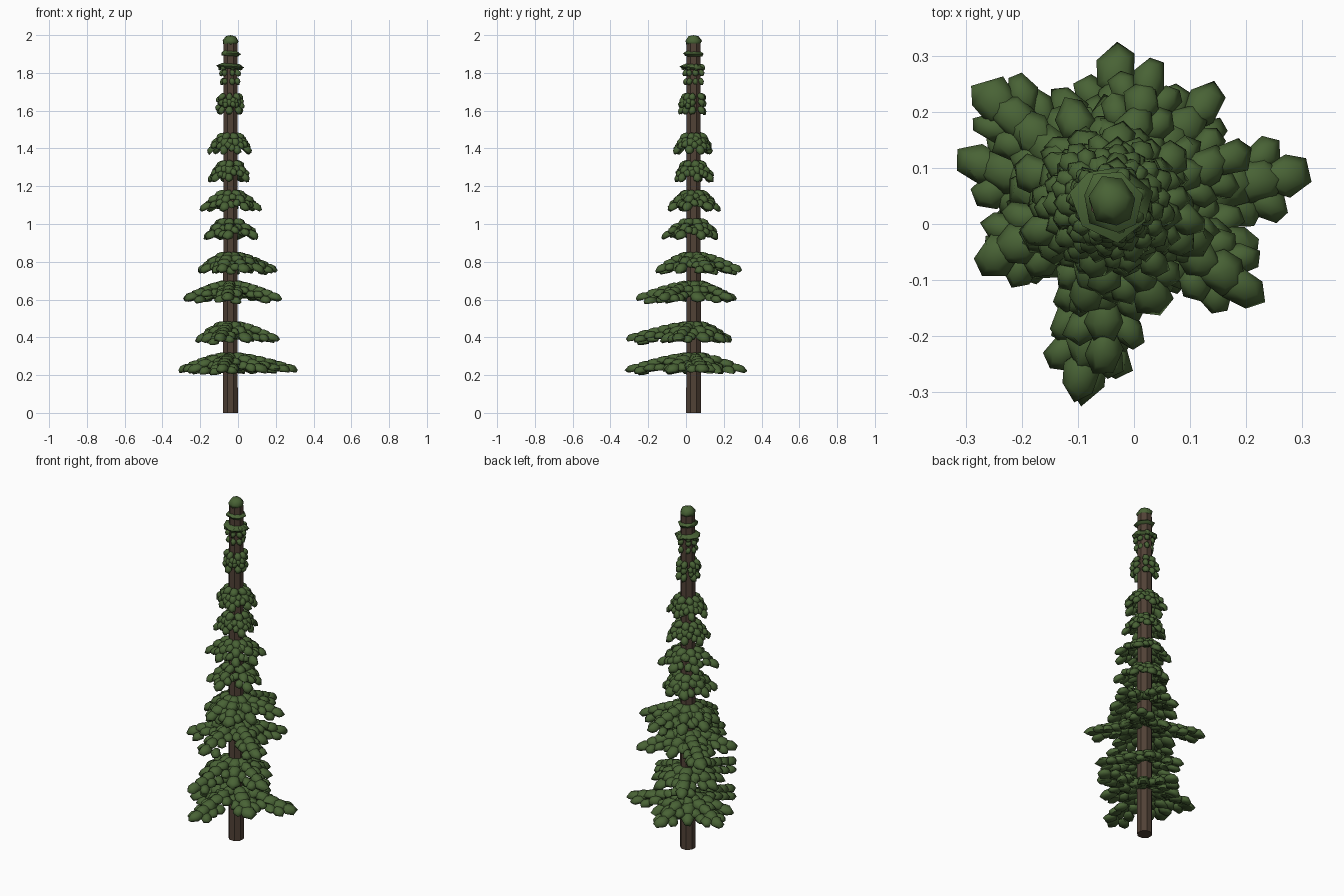
import bpy, bmesh, math, random
from mathutils import Matrix, Vector

if "Cube" in bpy.data.objects:
    bpy.data.objects.remove(bpy.data.objects["Cube"])

random.seed(4)
CX, CY = -0.04, 0.04          # trunk axis


def material(name, col):
    m = bpy.data.materials.new(name)
    m.diffuse_color = (*col, 1)
    m.use_nodes = True
    m.node_tree.nodes["Principled BSDF"].inputs["Base Color"].default_value = m.diffuse_color
    return m


GREEN = material("needle green", (0.066, 0.124, 0.036))
BROWN = material("bark brown", (0.082, 0.054, 0.037))


def finish(bm, name, mat, smooth):
    me = bpy.data.meshes.new(name)
    bm.to_mesh(me)
    bm.free()
    me.materials.append(mat)
    ob = bpy.data.objects.new(name, me)
    bpy.context.collection.objects.link(ob)
    if smooth:
        bpy.context.view_layer.objects.active = ob
        ob.select_set(True)
        bpy.ops.object.shade_smooth_by_angle(angle=math.radians(75))
        ob.select_set(False)


def clump(bm, pos, length, width, thick, yaw, pitch, segs=6):
    """Flattened irregular dome of needles; local x points outward."""
    m = (Matrix.Translation(pos) @ Matrix.Rotation(yaw, 4, 'Z')
         @ Matrix.Rotation(pitch, 4, 'Y') @ Matrix.Diagonal((length / 2, width / 2, thick / 2, 1)))
    rings = []
    turn = random.choice((0, math.pi / segs))
    for r, z in ((0.6, 0.75), (1.0, -0.2), (0.85, -1)):
        ring = []
        for i in range(segs):
            a = turn + math.tau * (i + random.uniform(-.2, .2)) / segs
            k = r * random.uniform(0.88, 1.1)
            ring.append(bm.verts.new(m @ Vector((k * math.cos(a), k * math.sin(a), z))))
        rings.append(ring)
    top = bm.verts.new(m @ Vector((0, 0, 1)))
    for i in range(segs):
        j = (i + 1) % segs
        bm.faces.new((top, rings[0][i], rings[0][j]))
        for u, l in zip(rings, rings[1:]):
            bm.faces.new((u[i], l[i], l[j], u[j]))
    bm.faces.new(rings[2][::-1])


def branch(bm, deg, length, ztop, drop, size):
    """Row of overlapping clumps drooping outward, with side sprays."""
    a = math.radians(deg)
    out, side = Vector((math.cos(a), math.sin(a), 0)), Vector((-math.sin(a), math.cos(a), 0))
    r0, r1 = 0.05, length - size * 0.55
    n = max(3, round((r1 - r0) / (size * 0.62)) + 1)
    thick = size * 0.3 + 0.014
    fall = drop - thick
    for i in range(n):
        t = i / (n - 1)
        c = Vector((CX, CY, ztop - thick / 2 - fall * t ** 1.3)) + out * (r0 + (r1 - r0) * t)
        pitch = math.atan2(fall * (0.3 + 0.7 * t), max(r1 - r0, .02)) * 0.8
        clump(bm, c, size * 1.25, size * random.uniform(.85, 1.05), thick, a, pitch)
        if i < n - 1 and length > 0.08:
            for s in (-1, 1):
                p = c + side * s * size * 0.5 + out * size * .2
                p.z -= thick * random.uniform(.4, 1.1)
                clump(bm, p, size, size * .75, thick * .9, a + s * 0.6, pitch)


# Trunk
bm = bmesh.new()
bmesh.ops.create_cone(bm, cap_ends=True, segments=8, radius1=0.042, radius2=0.040, depth=1.955,
                      matrix=Matrix.Translation((CX, CY, 0.9775)) @ Matrix.Rotation(math.pi / 8, 4, 'Z'))
finish(bm, "trunk", BROWN, False)

# Lower tiers: top height, clump size, branches as (direction, length)
low = [
    (0.32, 0.085, [(8, .36), (164, .29), (88, .28), (262, .36), (-35, .24), (205, .25), (48, .2), (125, .2)]),
    (0.485, 0.08, [(260, .36), (-20, .275), (185, .19), (115, .225), (60, .2), (20, .2), (222, .2), (300, .2)]),
    (0.70, 0.08, [(139, .32), (205, .27), (46, .28), (-33, .32), (267, .31), (92, .19), (172, .19), (8, .19)]),
    (0.852, 0.075, [(73, .27), (20, .265), (293, .22), (255, .21), (160, .19), (115, .2), (-25, .2), (205, .18)]),
]
for n, (z, size, tips) in enumerate(low, 1):
    bm = bmesh.new()
    for deg, length in tips:
        branch(bm, deg, length, z, 0.10, size)
    finish(bm, f"branch_tier_{n}", GREEN, True)

# Upper tiers: top height, reach, clump size, first direction
high = [(1.03, .175, .064, 15), (1.18, .175, .062, 40), (1.335, .13, .052, 10),
        (1.482, .13, .052, 30), (1.69, .09, .042, 0), (1.845, .064, .034, 20)]
for n, (z, reach, size, start) in enumerate(high, 5):
    bm = bmesh.new()
    for i in range(7):
        branch(bm, start + 360 / 7 * i + random.uniform(-8, 8),
               reach * random.choice((1, .95, .85)), z, 0.1, size)
    finish(bm, f"branch_tier_{n}", GREEN, True)

# Collars and cap round the top of the trunk
for name, z, w, t in (("low_collar", 1.837, .14, .03), ("high_collar", 1.907, .11, .036),
                      ("tree_cap", 1.975, .09, .05)):
    bm = bmesh.new()
    clump(bm, (CX, CY, z), w, w, t, 0.3, 0.08, 7)
    finish(bm, name, GREEN, True)
